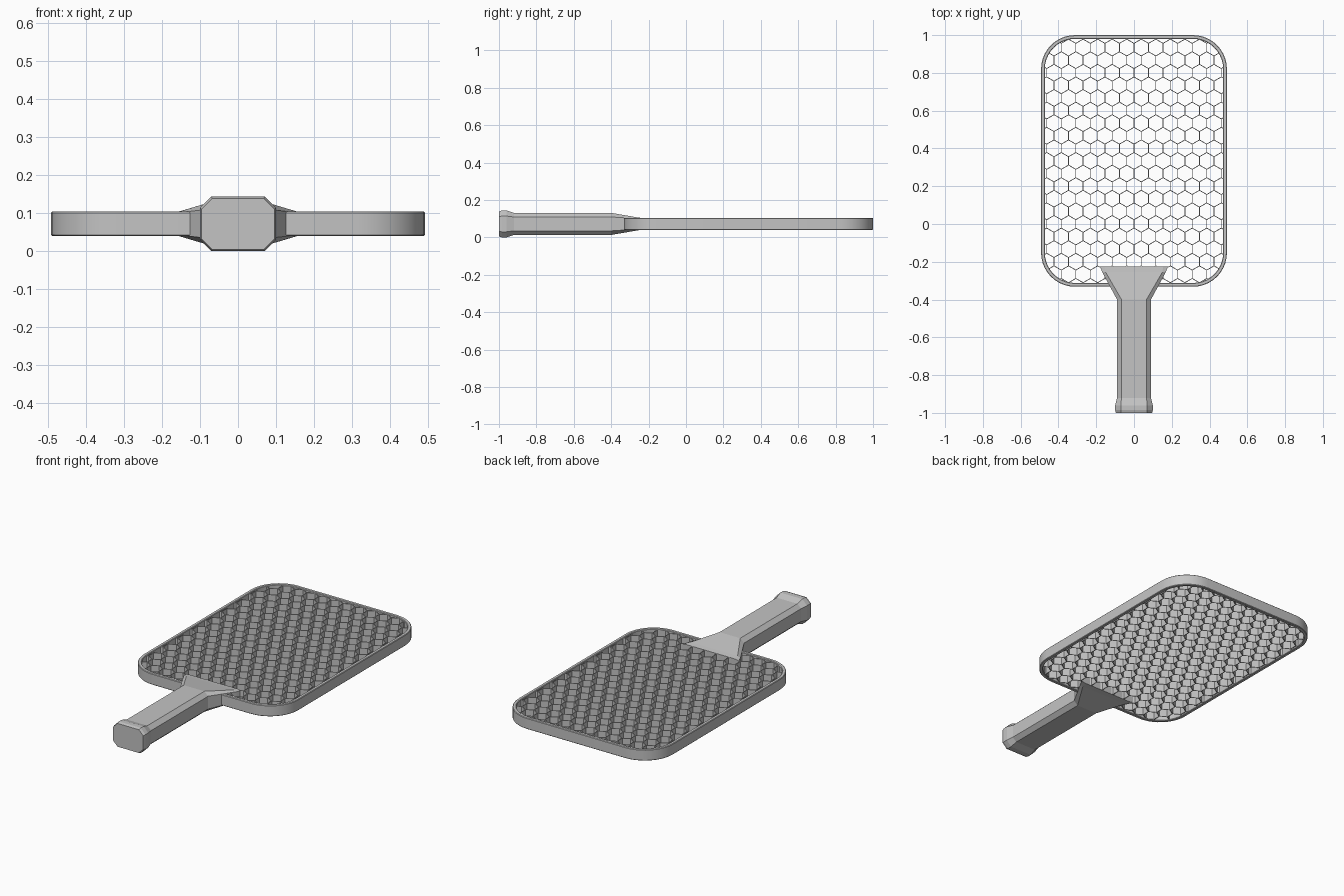
import bpy, bmesh, math
from mathutils import Vector

cube = bpy.data.objects.get("Cube")
if cube:
    bpy.data.objects.remove(cube, do_unlink=True)

grey = bpy.data.materials.new("plain grey")
grey.use_nodes = True
grey.diffuse_color = (0.55, 0.55, 0.55, 1)
grey.node_tree.nodes["Principled BSDF"].inputs["Base Color"].default_value = grey.diffuse_color

CENTRE = Vector((0, 0.334))
HALF = Vector((0.492, 0.666))
RADIUS = 0.18
LOW, HIGH = 0.04, 0.104
BEVEL, RIM = 0.003, 0.02


def finish(name, bm, smooth=False):
    mesh = bpy.data.meshes.new(name)
    bm.to_mesh(mesh)
    bm.free()
    mesh.materials.append(grey)
    obj = bpy.data.objects.new(name, mesh)
    bpy.context.collection.objects.link(obj)
    if smooth:
        bpy.ops.object.select_all(action="DESELECT")
        obj.select_set(True)
        bpy.context.view_layer.objects.active = obj
        bpy.ops.object.shade_smooth_by_angle(angle=math.radians(30))
    return obj


def outline(inset, steps=10):
    """Rounded rectangle, inset from the outer edge."""
    r = RADIUS - inset
    points = []
    for q, (sx, sy) in enumerate([(1, 1), (-1, 1), (-1, -1), (1, -1)]):
        corner = CENTRE + Vector((sx * (HALF.x - RADIUS), sy * (HALF.y - RADIUS)))
        for i in range(steps + 1):
            a = math.pi / 2 * (q + i / steps)
            points.append(corner + r * Vector((math.cos(a), math.sin(a))))
    return points


def loft(bm, rings, closed=False):
    loops = [[bm.verts.new(p) for p in ring] for ring in rings]
    pairs = list(zip(loops, loops[1:])) + ([(loops[-1], loops[0])] if closed else [])
    for a, b in pairs:
        for i in range(len(a)):
            j = (i + 1) % len(a)
            bm.faces.new((a[i], a[j], b[j], b[i]))
    if not closed:
        bm.faces.new(loops[0])
        bm.faces.new(loops[-1])
    bmesh.ops.recalc_face_normals(bm, faces=bm.faces)


# Rim: a finely bevelled section swept round the rounded rectangle
bm = bmesh.new()
section = [(0, LOW + BEVEL), (0, HIGH - BEVEL), (BEVEL, HIGH), (RIM - BEVEL, HIGH),
           (RIM, HIGH - BEVEL), (RIM, LOW + BEVEL), (RIM - BEVEL, LOW), (BEVEL, LOW)]
loft(bm, [[(p.x, p.y, z) for p in outline(inset)] for inset, z in section], closed=True)
finish("rim", bm, smooth=True)


# Honeycomb: thin upright walls on a hexagon lattice, trimmed at the rim
def inside(p):
    dx = max(abs(p.x - CENTRE.x) - HALF.x + RADIUS, 0)
    dy = max(abs(p.y - CENTRE.y) - HALF.y + RADIUS, 0)
    return math.hypot(dx, dy) < RADIUS - RIM / 2


def trim(a, b):
    """Move b back toward a until it lies inside the rim."""
    lo, hi = 0.0, 1.0
    for _ in range(20):
        mid = (lo + hi) / 2
        if inside(a.lerp(b, mid)):
            lo = mid
        else:
            hi = mid
    return a.lerp(b, lo)


PITCH = 0.077
ROW = PITCH * math.sqrt(3) / 2
SIDE = PITCH / math.sqrt(3)
WALL = 0.004
bm = bmesh.new()
for row in range(-11, 12):
    for col in range(-8, 9):
        c = CENTRE + Vector(((col + 0.5 * (row % 2)) * PITCH, row * ROW))
        corners = [c + SIDE * Vector((math.cos(a), math.sin(a)))
                   for a in (math.radians(30 + 60 * k) for k in range(4))]
        for a, b in zip(corners, corners[1:]):
            if not inside(a) and not inside(b):
                continue
            if not inside(b):
                b = trim(a, b)
            elif not inside(a):
                a = trim(b, a)
            if (b - a).length > WALL:
                bm.faces.new([bm.verts.new((p.x, p.y, z)) for p, z in
                              ((a, LOW + BEVEL), (b, LOW + BEVEL),
                               (b, HIGH - BEVEL), (a, HIGH - BEVEL))])
honeycomb = finish("honeycomb", bm)
solid = honeycomb.modifiers.new("wall thickness", "SOLIDIFY")
solid.thickness = WALL
solid.offset = 0


# Handle: octagonal sections lofted from the pommel to the flared neck
def octagon(y, width, flat, height, side):
    mid = 0.072
    quarter = [(width, side), (flat, height)]
    pts = quarter + [(-x, z) for x, z in reversed(quarter)]
    pts += [(-x, -z) for x, z in pts]
    return [(x, y, mid + z) for x, z in pts]


bm = bmesh.new()
loft(bm, [octagon(-1.0, 0.096, 0.068, 0.067, 0.039),
          octagon(-0.985, 0.10, 0.07, 0.072, 0.042),
          octagon(-0.96, 0.10, 0.07, 0.072, 0.042),
          octagon(-0.92, 0.09, 0.066, 0.059, 0.037),
          octagon(-0.40, 0.09, 0.066, 0.059, 0.037),
          octagon(-0.255, 0.168, 0.15, 0.034, 0.028),
          octagon(-0.225, 0.18, 0.155, 0.03, 0.026)])
finish("handle", bm)
